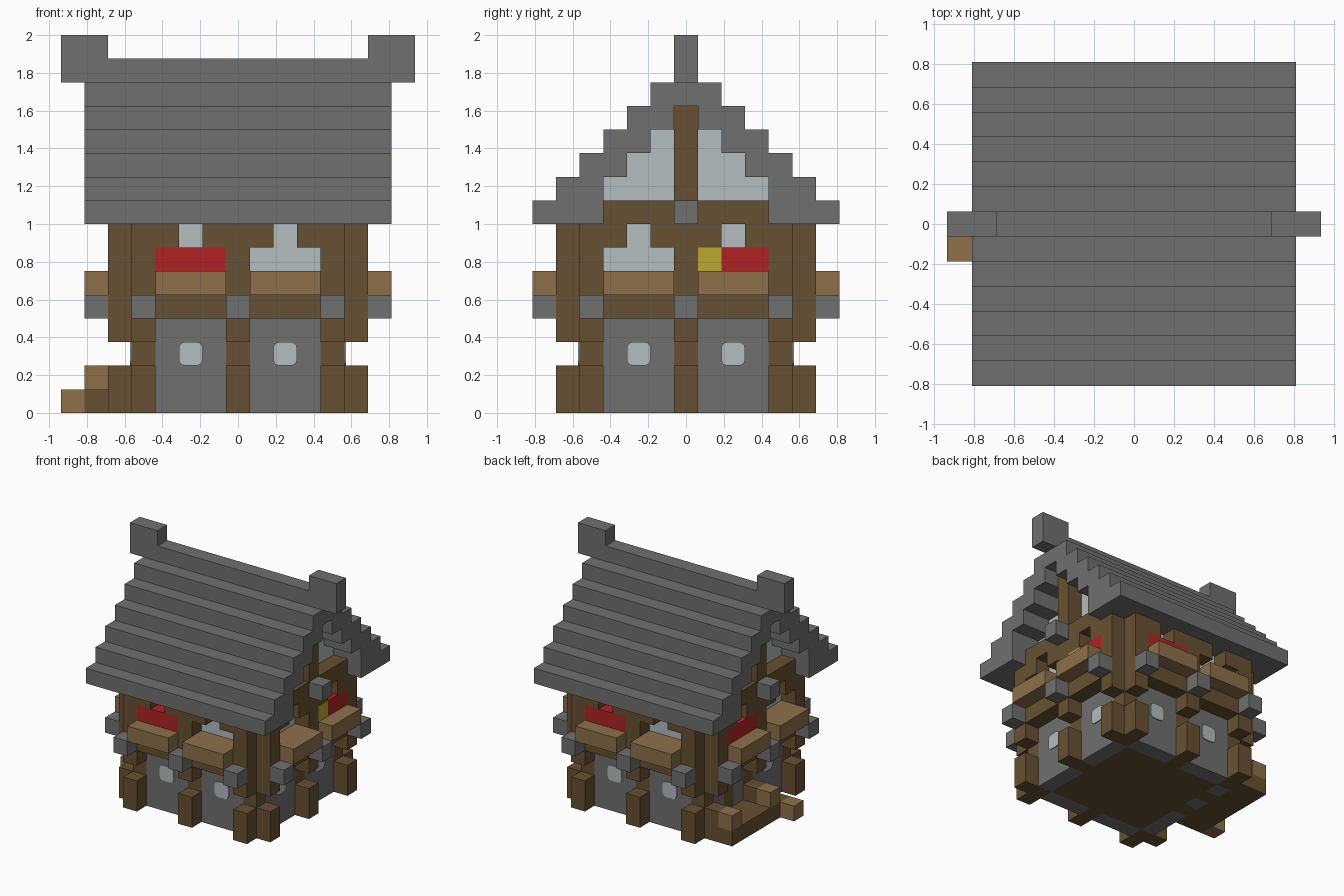
import bpy, bmesh, math
from mathutils import Matrix, Vector

if "Cube" in bpy.data.objects:
    bpy.data.objects.remove(bpy.data.objects["Cube"])

U = 0.125  # size of one building block


def colour(name, *rgb):
    lin = [((c / 255 + 0.055) / 1.055) ** 2.4 for c in rgb] + [1]
    m = bpy.data.materials.new(name)
    m.use_nodes = True
    m.diffuse_color = lin
    bsdf = next(n for n in m.node_tree.nodes if n.type == 'BSDF_PRINCIPLED')
    bsdf.inputs["Base Color"].default_value = lin
    return m


stone = colour("grey_stone", 112, 112, 112)
timber = colour("dark_timber", 103, 80, 50)
plank = colour("light_plank", 141, 112, 74)
plaster = colour("pale_plaster", 179, 189, 191)
red = colour("red_cloth", 178, 34, 36)
yellow = colour("yellow_cloth", 186, 170, 46)


def add_box(bm, lo, hi):
    """Box covering the blocks lo..hi inclusive; z counts up from the ground."""
    lo = Vector(lo) - Vector((0.5, 0.5, 0))
    hi = Vector(hi) + Vector((0.5, 0.5, 1))
    mat = Matrix.Translation((lo + hi) / 2 * U) @ Matrix.Diagonal((*((hi - lo) * U), 1))
    return bmesh.ops.create_cube(bm, size=1, matrix=mat)["verts"]


def finish(bm, name, mat, turn):
    bm.transform(Matrix.Rotation(turn, 4, 'Z'))
    me = bpy.data.meshes.new(name)
    bm.to_mesh(me)
    bm.free()
    me.materials.append(mat)
    ob = bpy.data.objects.new(name, me)
    bpy.context.collection.objects.link(ob)
    return ob


def part(name, mat, boxes, turn=0):
    bm = bmesh.new()
    for lo, hi in boxes:
        add_box(bm, lo, hi)
    return finish(bm, name, mat, turn)


def porthole(name, x, turn):
    """Thin rounded pane lying on the stone wall."""
    bm = bmesh.new()
    t = 0.008
    mat = Matrix.Translation((x * U, -4.5 * U - t / 2, 2.5 * U)) @ Matrix.Diagonal((U, t, U, 1))
    bmesh.ops.create_cube(bm, size=1, matrix=mat)
    edges = [e for e in bm.edges
             if abs(e.verts[0].co.y - e.verts[1].co.y) > t / 2]
    bmesh.ops.bevel(bm, geom=edges, offset=U * 0.25, segments=3, profile=0.5, affect='EDGES')
    finish(bm, name, plaster, turn)


# One wall, built facing the front and then turned into place
def wall(side, turn, gable, cloths, door=False):
    posts, knobs = [], []
    for x in (-4, 0, 4):
        posts += [((x, -4, 0), (x, -4, 7)),
                  ((x, -5, 0), (x, -5, 1)),
                  ((x, -5, 3), (x, -5, 7))]
        knobs.append(((x, -6, 4), (x, -6, 4)))
        if gable:
            knobs.append(((x, -6, 8), (x, -6, 8)))
    part(side + "_posts", timber, posts, turn)
    part(side + "_stone_knobs", stone, knobs, turn)

    bays = ((-3, -1), (1, 3))
    part(side + "_floor_beam", timber, [((a, -5, 4), (b, -4, 4)) for a, b in bays], turn)
    part(side + "_window_boxes", plank, [((a, -6, 5), (b, -5, 5)) for a, b in bays], turn)
    part(side + "_lintels", timber, [((x, -5, 7), (x, -5, 7)) for x in (-3, -1, 1, 3)], turn)
    part(side + "_upper_panels", plaster, [((a, -4, 5), (b, -4, 7)) for a, b in bays], turn)

    # Stone ground floor, with a doorway in place of one bay centre if asked
    if door:
        stones = [((x, -4, 0), (x, -4, 3)) for x in (-3, -1)]
        stones += [((-2, -4, 3), (-2, -4, 3)), ((1, -4, 0), (3, -4, 3))]
        part(side + "_door", timber, [((-2, -4, 0), (-2, -4, 2))], turn)
    else:
        stones = [((a, -4, 0), (b, -4, 3)) for a, b in bays]
        porthole(side + "_left_porthole", -2, turn)
    porthole(side + "_right_porthole", 2, turn)
    part(side + "_stone_wall", stone, stones, turn)

    for i, (mat, a, b) in enumerate(cloths):
        part(f"{side}_cloth_{i + 1}", mat, [((a, -5, 6), (b, -5, 6))], turn)

    if gable:
        part(side + "_gable_beam", timber, [((-4, -5, 8), (4, -5, 8))], turn)
        part(side + "_gable_post", timber, [((0, -5, 9), (0, -5, 12))], turn)
        part(side + "_gable_panel", plaster,
             [((k - 12, -4, k), (12 - k, -4, k)) for k in range(9, 13)], turn)


quarter = math.pi / 2
wall("front", 0, False, [(red, -3, -1)])
wall("left", quarter, True, [(yellow, 1, 1), (red, 2, 3)])
wall("back", 2 * quarter, False, [(red, -3, -1)])
wall("right", 3 * quarter, True, [(red, -3, -1)], door=True)

# Floor and ceiling
part("ground_floor", timber, [((-3, -3, 0), (3, 3, 0))])
part("ceiling", timber, [((-4, -4, 8), (4, 4, 8))])

# Stepped roof with ridge and upturned ends
for side, s in (("front", -1), ("back", 1)):
    courses = []
    for k in range(8, 14):
        ys = sorted((s * (14 - k), s * (13 - k)))
        courses.append(((-6, ys[0], k), (6, ys[1], k)))
    part(side + "_roof_slope", stone, courses)
part("roof_ridge", stone, [((-5, 0, 14), (5, 0, 14))])
part("ridge_horns", stone, [((-7, 0, 14), (-6, 0, 15)), ((6, 0, 14), (7, 0, 15))])

# Porch on the door side
part("porch_deck", timber, [((-6, -1, 0), (-5, 4, 0))])
part("porch_rail_blocks", plank, [((-6, y, 1), (-6, y, 1)) for y in (0, 4)])
part("porch_step", plank, [((-7, -1, 0), (-7, -1, 0))])
